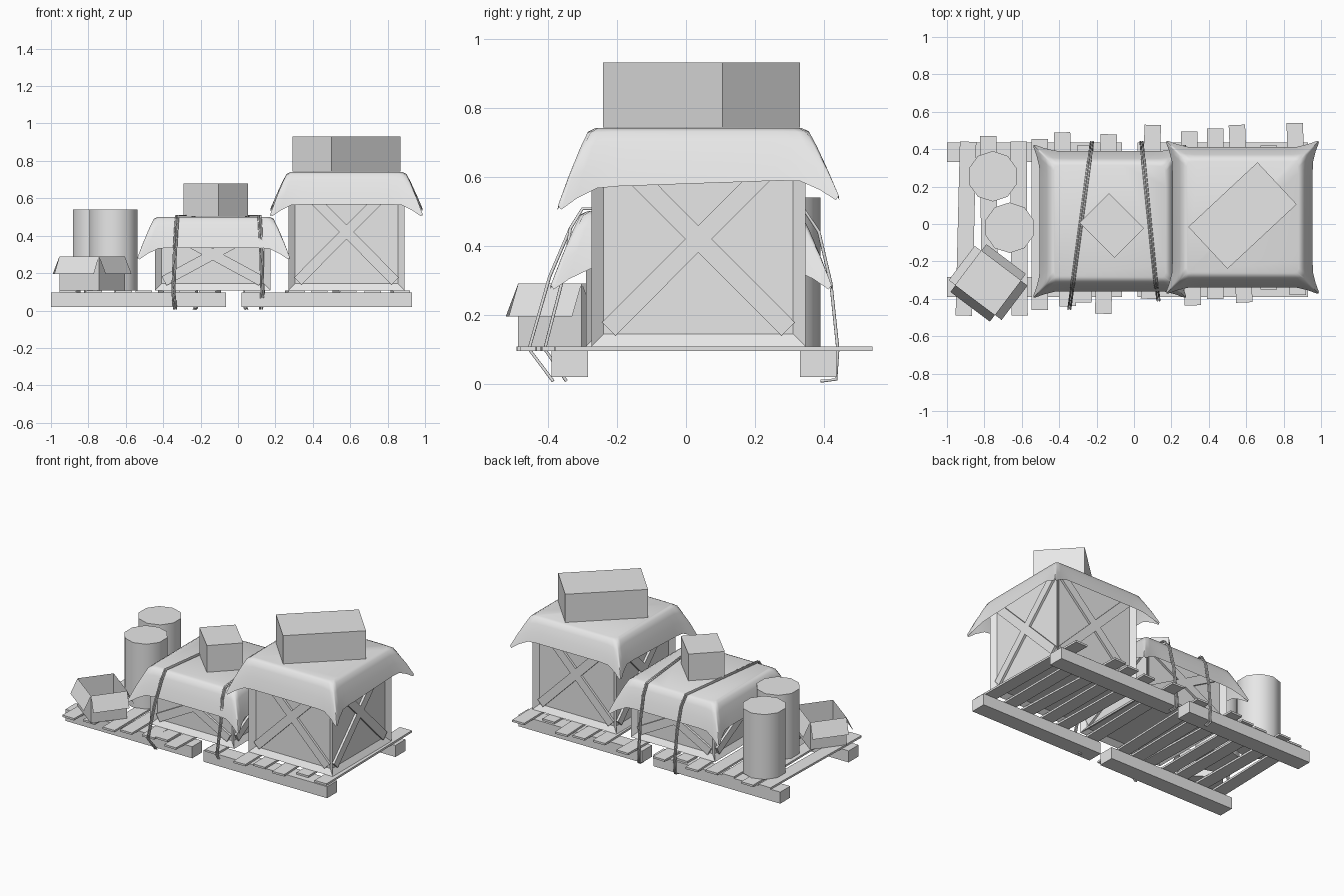
import bpy, bmesh, math
from mathutils import Matrix, Vector

cube = bpy.data.objects.get("Cube")
if cube:
    bpy.data.objects.remove(cube, do_unlink=True)

grey = bpy.data.materials.new("plain_grey")
grey.use_nodes = True
grey.diffuse_color = (0.8, 0.8, 0.8, 1)
grey.node_tree.nodes["Principled BSDF"].inputs["Base Color"].default_value = (0.8, 0.8, 0.8, 1)

DECK = 0.108  # top of the pallet planks


def finish(name, bm, smooth=None):
    bmesh.ops.recalc_face_normals(bm, faces=bm.faces)
    mesh = bpy.data.meshes.new(name)
    bm.to_mesh(mesh)
    bm.free()
    mesh.materials.append(grey)
    obj = bpy.data.objects.new(name, mesh)
    bpy.context.collection.objects.link(obj)
    if smooth:
        bpy.ops.object.select_all(action='DESELECT')
        obj.select_set(True)
        bpy.context.view_layer.objects.active = obj
        bpy.ops.object.shade_smooth_by_angle(angle=math.radians(smooth))
    return obj


def add_box(bm, centre, size, rot=Matrix()):
    mat = Matrix.Translation(centre) @ rot @ Matrix.Diagonal((*size, 1))
    return bmesh.ops.create_cube(bm, size=1, matrix=mat)["verts"]


def box(name, centre, size, degrees=0):
    bm = bmesh.new()
    add_box(bm, centre, size, Matrix.Rotation(math.radians(degrees), 4, 'Z'))
    return finish(name, bm)


# Two pallets: a pair of beams each, with loose crooked planks
for side, x0, x1 in (("right", -1.0, -0.065), ("left", 0.02, 0.93)):
    for end, y in (("front", -0.337), ("back", 0.383)):
        box(f"{side}_pallet_{end}_beam", ((x0 + x1) / 2, y, 0.057), (x1 - x0, 0.105, 0.077))

# front x, back x, front y, back y
planks = [(-.91, -.887, -.49, .44), (-.77, -.78, -.47, .47), (-.612, -.617, -.49, .44),
          (-.505, -.505, -.46, .455), (-.355, -.385, -.44, .49), (-.27, -.26, -.42, .42),
          (-.165, -.135, -.48, .48), (.08, .1, -.4, .53), (.315, .295, -.435, .495),
          (.435, .435, -.4, .51), (.59, .55, -.42, .53), (.72, .72, -.35, .42),
          (.875, .86, -.38, .54)]
for i, (xf, xb, yf, yb) in enumerate(planks):
    turn = math.degrees(math.atan2(xf - xb, yb - yf))
    box(f"plank_{i + 1}", ((xf + xb) / 2, (yf + yb) / 2, 0.1015), (0.088, yb - yf, 0.013), turn)


# Crates: recessed panels with crossed braces on every side
def crate(name, x, y, top, width=0.62):
    height = top - DECK
    centre = Vector((x, y, DECK + height / 2))
    bm = bmesh.new()
    add_box(bm, centre, (width, width, height))
    bmesh.ops.inset_individual(bm, faces=bm.faces[:], thickness=0.05, depth=-0.025)
    for turn in range(4):
        face = Matrix.Rotation(turn * math.pi / 2, 4, 'Z')
        pos = centre + face @ Vector((0, -width / 2 + 0.02, 0))
        rise, run = height - 0.1, width - 0.1
        for sign in (-1, 1):
            lean = Matrix.Rotation(sign * math.atan2(rise, run), 4, 'Y')
            add_box(bm, pos, (math.hypot(rise, run), 0.02, 0.055), face @ lean)
    return finish(name, bm)


crate("small_crate", -0.135, 0.02, 0.49)
crate("tall_crate", 0.58, 0.036, 0.73)


# Tarps: rings flaring down from a flat top, with drooping corners
def tarp(name, x, y, z, half, drop, tilt):
    steps = 14
    rings = [(-.015, 0), (.005, .06), (.02, .25), (.042, .6), (.06, 1)]
    bm = bmesh.new()
    loops = []
    for out, f in rings:
        loop = []
        for side in range(4):
            turn = Matrix.Rotation(side * math.pi / 2, 3, 'Z')
            for k in range(steps):
                s = math.sin((k / steps - 0.5) * math.pi)
                c = max(0, (abs(s) - 0.72) / 0.28) ** 2
                reach = half + out + 0.04 * c * f
                dip = 0.075 * c * f
                if k == 0:
                    reach -= 0.008
                    dip -= 0.025 * f
                p = turn @ Vector((s * reach, -reach, 0))
                p.z = -drop * f - dip + tilt * f * p.y
                loop.append(bm.verts.new(p + Vector((x, y, z))))
        loops.append(loop)
    bm.faces.new(loops[0])
    n = len(loops[0])
    for a, b in zip(loops, loops[1:]):
        for i in range(n):
            j = (i + 1) % n
            bm.faces.new((a[i], a[j], b[j], b[i]))
    return finish(name, bm, 50)


tarp("small_crate_tarp", -0.13, 0.015, 0.5, 0.315, 0.165, 0)
tarp("tall_crate_tarp", 0.58, 0.036, 0.74, 0.315, 0.16, 0.035)

# Closed cartons on the tarps
box("small_carton", (-0.118, -0.008, 0.591), (0.223, 0.265, 0.178), 45)
box("large_carton", (0.58, 0.045, 0.836), (0.506, 0.307, 0.188), 43)

# Barrels
for name, x, y in (("back_barrel", -0.755, 0.255), ("front_barrel", -0.665, -0.02)):
    bm = bmesh.new()
    bmesh.ops.create_cone(bm, cap_ends=True, segments=10, radius1=0.135, radius2=0.135,
                          depth=0.54 - DECK, matrix=Matrix.Translation((x, y, (0.54 + DECK) / 2)))
    finish(name, bm, 40)

# Open carton with four flaps folded outwards
bm = bmesh.new()
hx, hy, h = 0.132, 0.115, 0.182
place = Matrix.Translation((-0.78, -0.315, DECK)) @ Matrix.Rotation(math.radians(-37), 4, 'Z')
corners = [(-hx, -hy), (hx, -hy), (hx, hy), (-hx, hy)]
low = [bm.verts.new((a, b, 0)) for a, b in corners]
high = [bm.verts.new((a, b, h)) for a, b in corners]
bm.faces.new(low)
for i in range(4):
    j = (i + 1) % 4
    bm.faces.new((low[i], low[j], high[j], high[i]))
bmesh.ops.recalc_face_normals(bm, faces=bm.faces)
for i in range(4):
    a, b = high[i].co, high[(i + 1) % 4].co
    mid = (a + b) / 2
    out = Vector((mid.x, mid.y, 0)).normalized() * 0.045 + Vector((0, 0, -0.095))
    bm.faces.new([bm.verts.new(p) for p in (a, b, b + out, a + out)])
bm.transform(place)
finish("open_carton", bm)


# Double ropes lashed over the small crate to the beams
path = [(-.385, .007), (-.455, .1), (-.395, .31), (-.335, .45), (-.3, .507),
        (.34, .507), (.385, .44), (.42, .29), (.44, .1), (.435, .012), (.39, .007)]
for name, xf, xb, pull in (("right_rope", -.345, -.225, 1), ("left_rope", .13, .04, .9)):
    curve = bpy.data.curves.new(name, 'CURVE')
    curve.dimensions = '3D'
    curve.bevel_depth = 0.005
    curve.bevel_resolution = 1
    curve.use_fill_caps = True
    for shift in (-0.006, 0.006):
        spline = curve.splines.new('POLY')
        spline.points.add(len(path) - 1)
        for point, (y, z) in zip(spline.points, path):
            t = (y + 0.45) / 0.89
            y = y * pull if y < -0.36 else y
            point.co = (xf + (xb - xf) * t + shift, y, z, 1)
    curve.materials.append(grey)
    rope = bpy.data.objects.new(name, curve)
    bpy.context.collection.objects.link(rope)
